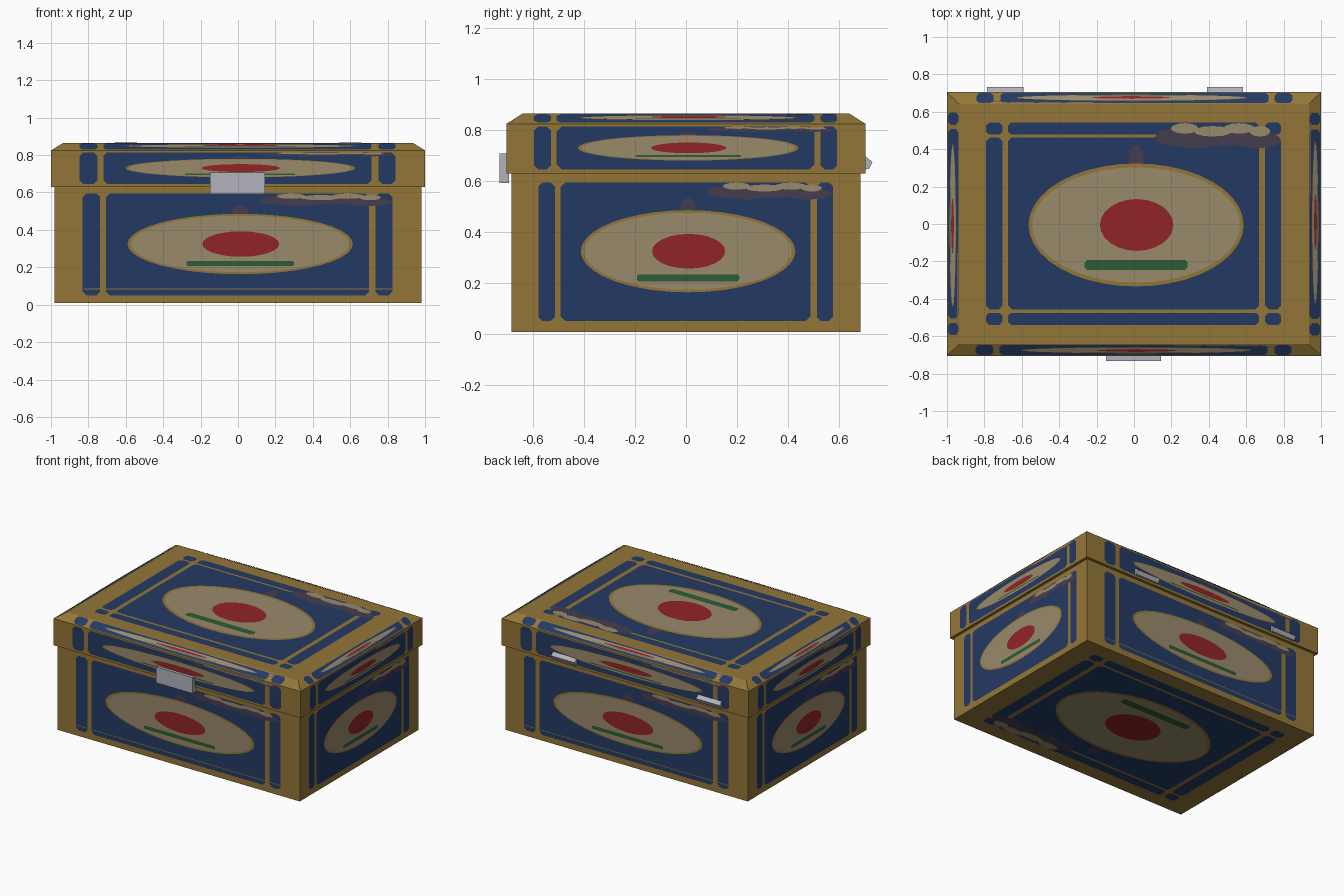
import bpy, bmesh, math
from mathutils import Vector, Matrix

if "Cube" in bpy.data.objects:
    bpy.data.objects.remove(bpy.data.objects["Cube"])


def to_linear(c):
    return ((c + 0.055) / 1.055) ** 2.4 if c > 0.04 else c / 12.92


def material(name, *srgb):
    mat = bpy.data.materials.new(name)
    col = [to_linear(c) for c in srgb] + [1]
    mat.diffuse_color = col
    mat.use_nodes = True
    bsdf = mat.node_tree.nodes["Principled BSDF"]
    bsdf.inputs["Base Color"].default_value = col
    bsdf.inputs["Roughness"].default_value = 0.8
    return mat


PALETTE = [
    material("gold", 0.58, 0.465, 0.22),
    material("navy", 0.14, 0.225, 0.39),
    material("cream", 0.6, 0.54, 0.42),
    material("red", 0.57, 0.14, 0.15),
    material("green", 0.175, 0.36, 0.21),
    material("plum", 0.27, 0.24, 0.31),
    material("steel", 0.7, 0.7, 0.74),
]
GOLD, NAVY, CREAM, RED, GREEN, PLUM, STEEL = range(7)


def finish(name, bm, mats):
    mesh = bpy.data.meshes.new(name)
    bm.to_mesh(mesh)
    bm.free()
    for m in mats:
        mesh.materials.append(m)
    obj = bpy.data.objects.new(name, mesh)
    bpy.context.collection.objects.link(obj)
    return obj


def loft(name, rings, mat):
    """Closed solid through rings of equal point count."""
    bm = bmesh.new()
    loops = [[bm.verts.new(p) for p in ring] for ring in rings]
    for a, b in zip(loops, loops[1:]):
        for i in range(len(a)):
            j = (i + 1) % len(a)
            bm.faces.new((a[i], a[j], b[j], b[i]))
    bm.faces.new(loops[0])
    bm.faces.new(loops[-1])
    bmesh.ops.recalc_face_normals(bm, faces=bm.faces)
    return finish(name, bm, [PALETTE[mat]])


def rectangle(x, y, z):
    return [(-x, -y, z), (x, -y, z), (x, y, z), (-x, y, z)]


class Panel:
    """Painted face: u runs -1..1 across, v runs 0..1 upward."""

    def __init__(self, name, base, across, up):
        self.name, self.base = name, Vector(base)
        self.across, self.up = Vector(across), Vector(up)
        self.normal = self.across.cross(self.up).normalized()
        self.bm = bmesh.new()

    def shape(self, points, mat, layer):
        verts = [self.bm.verts.new(self.base + self.across * u + self.up * v
                                   + self.normal * layer * 0.0012) for u, v in points]
        self.bm.faces.new(verts).material_index = mat

    def bar(self, u0, u1, v0, v1, mat=NAVY, layer=1):
        # Rectangle with clipped corners
        cut = min(0.02, (u1 - u0) * self.across.length / 4, (v1 - v0) * self.up.length / 4)
        a, b = cut / self.across.length, cut / self.up.length
        self.shape([(u0 + a, v0), (u1 - a, v0), (u1, v0 + b), (u1, v1 - b),
                    (u1 - a, v1), (u0 + a, v1), (u0, v1 - b), (u0, v0 + b)], mat, layer)

    def oval(self, u, v, ru, rv, mat, layer, sides=40):
        turn = math.tau / sides
        self.shape([(u + ru * math.cos(i * turn), v + rv * math.sin(i * turn))
                    for i in range(sides)], mat, layer)

    def paint(self, rows, mid, line=False):
        # Centre field and side columns
        for v0, v1 in rows:
            self.bar(-0.847, -0.752, v0, v1)
            self.bar(-0.72, 0.715, v0, v1)
            self.bar(0.75, 0.842, v0, v1)
        top = rows[-1][1]
        if line:
            self.bar(-0.84, 0.84, 0.13, 0.138, GOLD, 2)
        # Worn patches near the upper edge
        self.oval(0.012, mid + 0.27, 0.045, 0.065, PLUM, 2, 10)
        for i, (u, r) in enumerate([(0.22, 0.1), (0.35, 0.14), (0.52, 0.16), (0.7, 0.14)]):
            self.oval(u, top - 0.06 - 0.012 * (i % 2), r, 0.035, PLUM, 2 + i * 0.2, 14)
        for i, (u, r) in enumerate([(0.29, 0.08), (0.45, 0.11), (0.6, 0.09), (0.72, 0.06)]):
            self.oval(u, top - 0.024 - 0.012 * (i % 2), r, 0.022, CREAM, 3 + i * 0.2, 12)
        # Medallion
        self.oval(0.012, mid, 0.615, 0.256, GOLD, 4)
        self.oval(0.012, mid, 0.595, 0.24, CREAM, 5)
        self.oval(0.015, mid, 0.21, 0.108, RED, 6, 24)
        self.bar(-0.282, 0.306, mid - 0.187, mid - 0.146, GREEN, 6)
        finish(self.name, self.bm, PALETTE)


# Box and chamfered lid
BX, BY, SEAM = 0.98, 0.685, 0.63
LX, LY, EDGE = 1.0, 0.705, 0.825
TX, TY, TOP = 0.935, 0.642, 0.865
loft("box_body", [rectangle(BX, BY, 0), rectangle(BX, BY, SEAM)], GOLD)
loft("lid", [rectangle(LX, LY, SEAM), rectangle(LX, LY, EDGE), rectangle(TX, TY, TOP)], GOLD)

# Painted panels on the four sides, lid sides and lid bevels
side_rows = [(0.08, 0.945)]
for k, side in enumerate(["front", "right", "back", "left"]):
    spin = Matrix.Rotation(k * math.pi / 2, 3, "Z")
    size = (lambda a, b: (a, b)) if k % 2 == 0 else (lambda a, b: (b, a))
    bw, bd = size(BX, BY)
    lw, ld = size(LX, LY)
    td = size(TX, TY)[1]
    for part, base, width, up in [
        ("body", (0, -bd, 0), bw, (0, 0, SEAM)),
        ("lid", (0, -ld, SEAM), lw, (0, 0, EDGE - SEAM)),
        ("bevel", (0, -ld, EDGE), lw, (0, ld - td, TOP - EDGE)),
    ]:
        panel = Panel(f"{side}_{part}_panel", spin @ Vector(base),
                      spin @ Vector((width, 0, 0)), spin @ Vector(up))
        panel.paint(side_rows, 0.515, line=part == "body" and k % 2 == 0)

# Painted panels on the top and underside
framed_rows = [(0.08, 0.13), (0.145, 0.86), (0.872, 0.922)]
Panel("top_panel", (0, -TY, TOP), (TX, 0, 0), (0, 2 * TY, 0)).paint(framed_rows, 0.496)
Panel("bottom_panel", (0, BY, 0.008), (BX, 0, 0), (0, -2 * BY, 0)).paint(framed_rows, 0.496)
body = bpy.data.objects["box_body"]
for vert in body.data.vertices:
    if vert.co.z < 0.01:
        vert.co.z = 0.008

# Front clasp and back hinges, each a profile swept across x
def sweep(name, x0, x1, profile):
    loft(name, [[(x, y, z) for y, z in profile] for x in (x0, x1)], STEEL)


sweep("clasp", -0.15, 0.145, [(-0.732, 0.592), (-0.695, 0.592), (-0.695, 0.708), (-0.732, 0.708)])
hinge = [(0.68, 0.645), (0.718, 0.647), (0.732, 0.675), (0.705, 0.697), (0.68, 0.697)]
sweep("right_hinge", -0.785, -0.592, hinge)
sweep("left_hinge", 0.39, 0.582, hinge)
